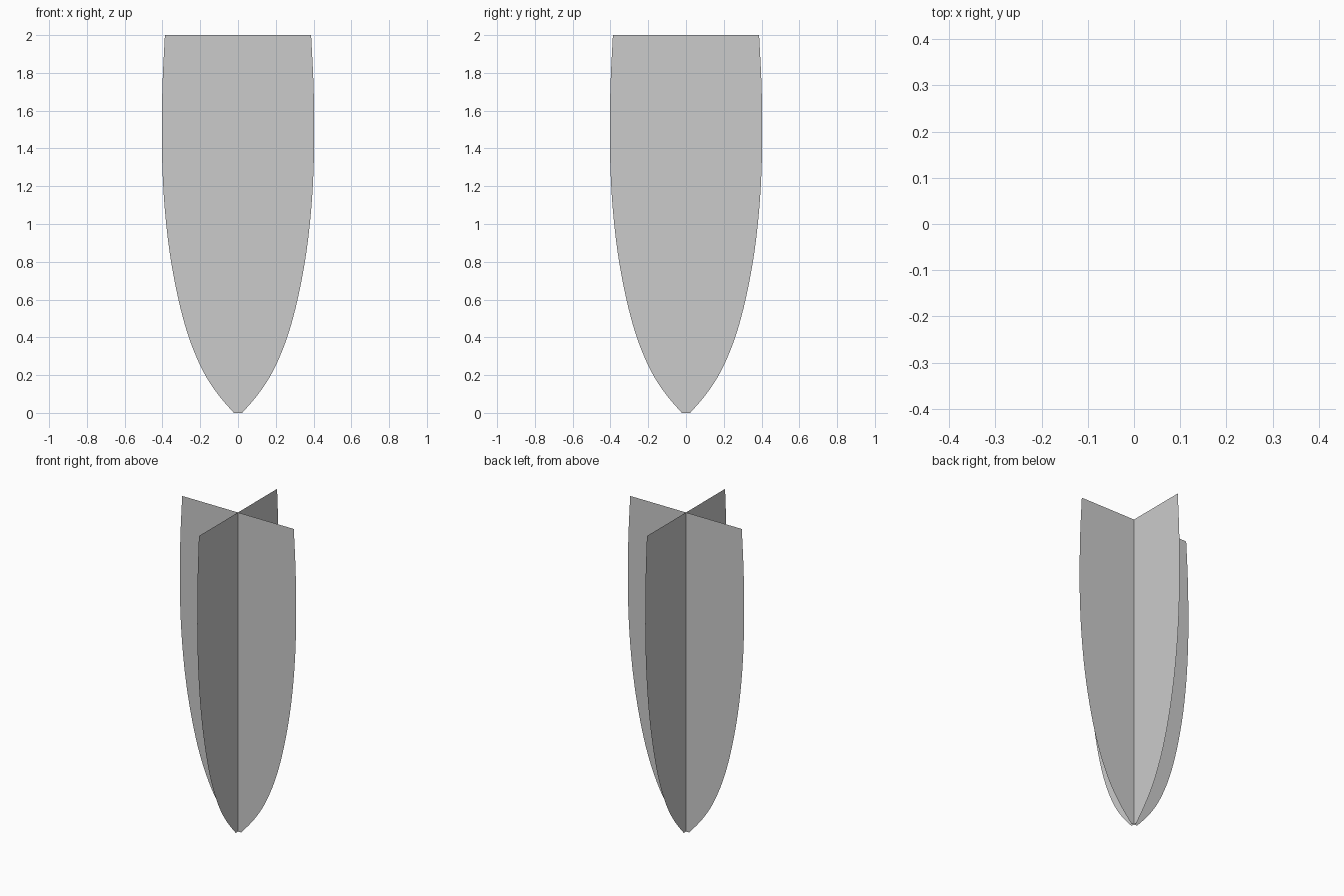
import bpy, bmesh, math
from mathutils import Matrix

if "Cube" in bpy.data.objects:
    bpy.data.objects.remove(bpy.data.objects["Cube"])

# Half-width of the blade outline at each height (half_width, z)
PROFILE = [(0.022, 0.0), (0.10, 0.09), (0.168, 0.19), (0.222, 0.30),
           (0.267, 0.42), (0.306, 0.56), (0.340, 0.72), (0.366, 0.88),
           (0.385, 1.05), (0.397, 1.22), (0.403, 1.40), (0.403, 1.56),
           (0.399, 1.76), (0.387, 2.0)]


def smooth_profile(pts, steps=3):
    # Catmull-Rom curve through the outline points
    ext = [pts[0]] + pts + [pts[-1]]
    out = []
    for a, b, c, d in zip(ext, ext[1:], ext[2:], ext[3:]):
        for s in range(steps):
            t = s / steps
            out.append(tuple(0.5 * (2 * q + (r - p) * t
                       + (2 * p - 5 * q + 4 * r - u) * t ** 2
                       + (3 * q - p - 3 * r + u) * t ** 3)
                       for p, q, r, u in zip(a, b, c, d)))
    return out + [pts[-1]]


def blade(name, angle):
    # Thin flat sheet with a centre seam, mirrored left and right
    bm = bmesh.new()
    rows = [[bm.verts.new((x, 0, z)) for x in (-w, 0, w)]
            for w, z in smooth_profile(PROFILE)]
    for lo, hi in zip(rows, rows[1:]):
        for i in range(2):
            bm.faces.new((lo[i], lo[i + 1], hi[i + 1], hi[i]))
    bm.transform(Matrix.Rotation(angle, 4, 'Z'))
    mesh = bpy.data.meshes.new(name)
    bm.to_mesh(mesh)
    bm.free()
    obj = bpy.data.objects.new(name, mesh)
    bpy.context.collection.objects.link(obj)


# Two identical blades crossing at right angles
blade("blade_side_to_side", 0)
blade("blade_front_to_back", math.pi / 2)
